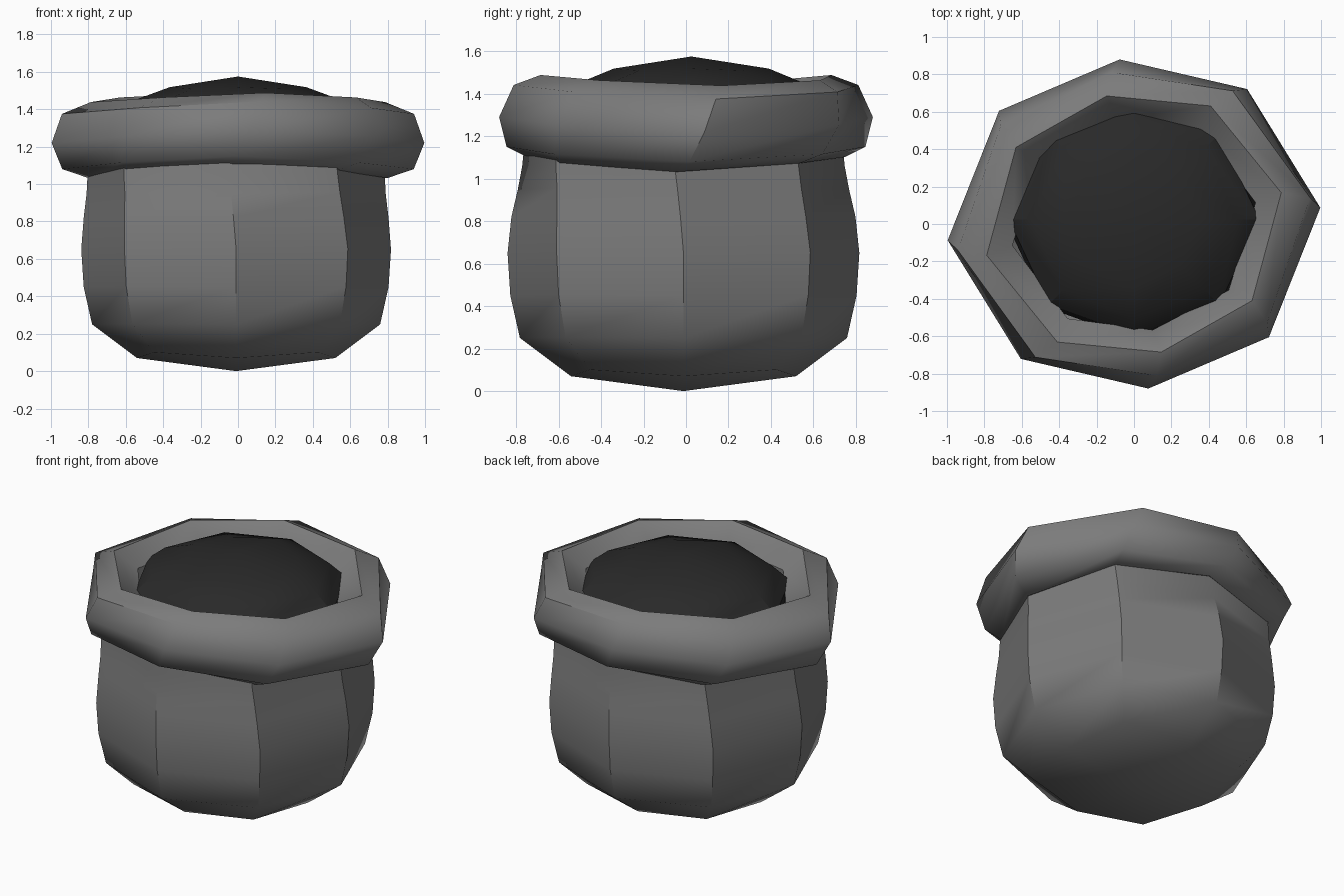
import bpy, bmesh, math

if "Cube" in bpy.data.objects:
    bpy.data.objects.remove(bpy.data.objects["Cube"])

SIDES = 8


def material(name, value):
    m = bpy.data.materials.new(name)
    m.diffuse_color = (value, value, value, 1)
    m.use_nodes = True
    m.node_tree.nodes["Principled BSDF"].inputs["Base Color"].default_value = m.diffuse_color
    return m


def loft(name, rings, mat, smooth, center=(0, 0), bottom=None, top=None):
    """Join 8-sided rings; each ring: (x radius, y radius, z, twist deg, saddle, diagonal scale)."""
    bm = bmesh.new()
    loops = []
    for rx, ry, z, twist, saddle, diag in rings:
        loop = []
        for i in range(SIDES):
            a = math.tau * i / SIDES
            t = a + math.radians(twist)
            r = (rx + ry) / 2 + (rx - ry) / 2 * math.cos(2 * a)
            dz = -saddle * math.cos(2 * a)
            if i % 2:
                r *= diag
                dz += (diag - 1) * 0.18
            loop.append(bm.verts.new((center[0] + r * math.cos(t),
                                      center[1] + r * math.sin(t), z + dz)))
        loops.append(loop)
    for lo, hi in zip(loops, loops[1:]):
        for i in range(SIDES):
            j = (i + 1) % SIDES
            bm.faces.new((lo[i], lo[j], hi[j], hi[i]))
    for z, loop, flip in ((bottom, loops[0], True), (top, loops[-1], False)):
        if z is None:
            continue
        c = bm.verts.new((center[0], center[1], z))
        for i in range(SIDES):
            tri = (loop[i], loop[(i + 1) % SIDES], c)
            bm.faces.new(tri[::-1] if flip else tri)
    me = bpy.data.meshes.new(name)
    bm.to_mesh(me)
    bm.free()
    me.materials.append(mat)
    ob = bpy.data.objects.new(name, me)
    bpy.context.collection.objects.link(ob)
    if smooth:
        bpy.ops.object.select_all(action='DESELECT')
        ob.select_set(True)
        bpy.context.view_layer.objects.active = ob
        bpy.ops.object.shade_smooth_by_angle(angle=math.radians(smooth))
    return ob


grey = material("stone grey", 0.2)
dark = material("dark filling", 0.022)

# Bulging pot body
loft("pot_body", [
    (0.53, 0.53, 0.07, 0, 0, 1.17),
    (0.77, 0.77, 0.25, 0, 0, 1.02),
    (0.815, 0.815, 0.45, 0, 0, 1.02),
    (0.828, 0.828, 0.65, 0, 0, 1.02),
    (0.815, 0.81, 0.82, -1, 0, 1.02),
    (0.80, 0.78, 0.95, -2, 0, 1.03),
    (0.795, 0.76, 1.06, -3, 0, 1.04),
    (0.79, 0.75, 1.16, -3, 0, 1.04),
], grey, 38, (-0.01, -0.012), bottom=0)

# Thick twisted rim, dipping at the left and right
loft("pot_rim", [
    (0.74, 0.70, 1.10, -4, 0.035, 1),
    (0.80, 0.75, 1.067, -3, 0.035, 1.03),
    (0.94, 0.845, 1.115, 1, 0.035, 1),
    (1.00, 0.883, 1.255, 5, 0.035, 1),
    (0.952, 0.82, 1.408, 8.5, 0.033, 1),
    (0.805, 0.70, 1.463, 12, 0.025, 1),
    (0.66, 0.575, 1.36, 10, 0.02, 1),
    (0.66, 0.575, 1.15, 10, 0.02, 1),
], grey, 48)

# Domed dark filling
loft("dark_filling", [
    (0.69, 0.64, 1.22, 0, 0, 1),
    (0.67, 0.62, 1.35, 0, 0, 1),
    (0.55, 0.53, 1.45, 0, 0, 1),
    (0.365, 0.365, 1.518, 0, 0, 0.95),
], dark, 30, (0, 0.025), top=1.575)
